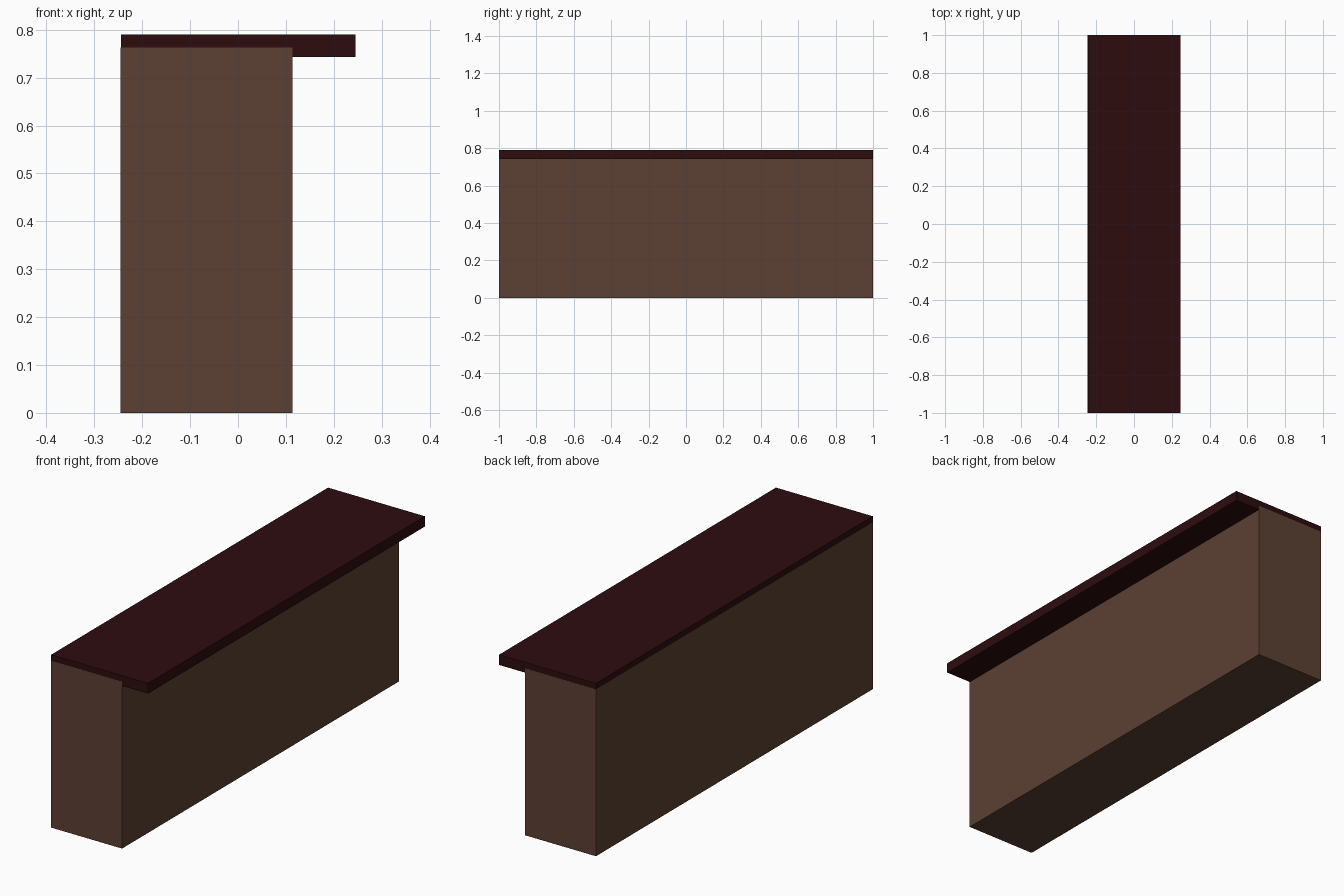
import bpy

cube = bpy.data.objects.get("Cube")
if cube:
    bpy.data.objects.remove(cube, do_unlink=True)


def make_material(name, rgb):
    mat = bpy.data.materials.new(name)
    mat.use_nodes = True
    color = (*rgb, 1.0)
    mat.diffuse_color = color
    bsdf = next(n for n in mat.node_tree.nodes if n.type == "BSDF_PRINCIPLED")
    bsdf.inputs["Base Color"].default_value = color
    return mat


def make_box(name, low, high, mat):
    center = [(a + b) / 2 for a, b in zip(low, high)]
    size = [b - a for a, b in zip(low, high)]
    bpy.ops.mesh.primitive_cube_add(size=1, location=center)
    obj = bpy.context.object
    obj.name = name
    obj.scale = size
    bpy.ops.object.transform_apply(location=False, rotation=False, scale=True)
    obj.data.materials.append(mat)
    return obj


brown = make_material("brown wood", (0.107, 0.0513, 0.0331))
dark_red = make_material("dark red wood", (0.0265, 0.0036, 0.0045))

# Solid counter body
make_box("counter_body", (-0.245, -1, 0), (0.114, 1, 0.763), brown)

# Overhanging top, set back a hair so the overlapping faces stay clean
make_box("counter_top", (-0.2445, -0.9995, 0.743), (0.245, 0.9995, 0.79), dark_red)
